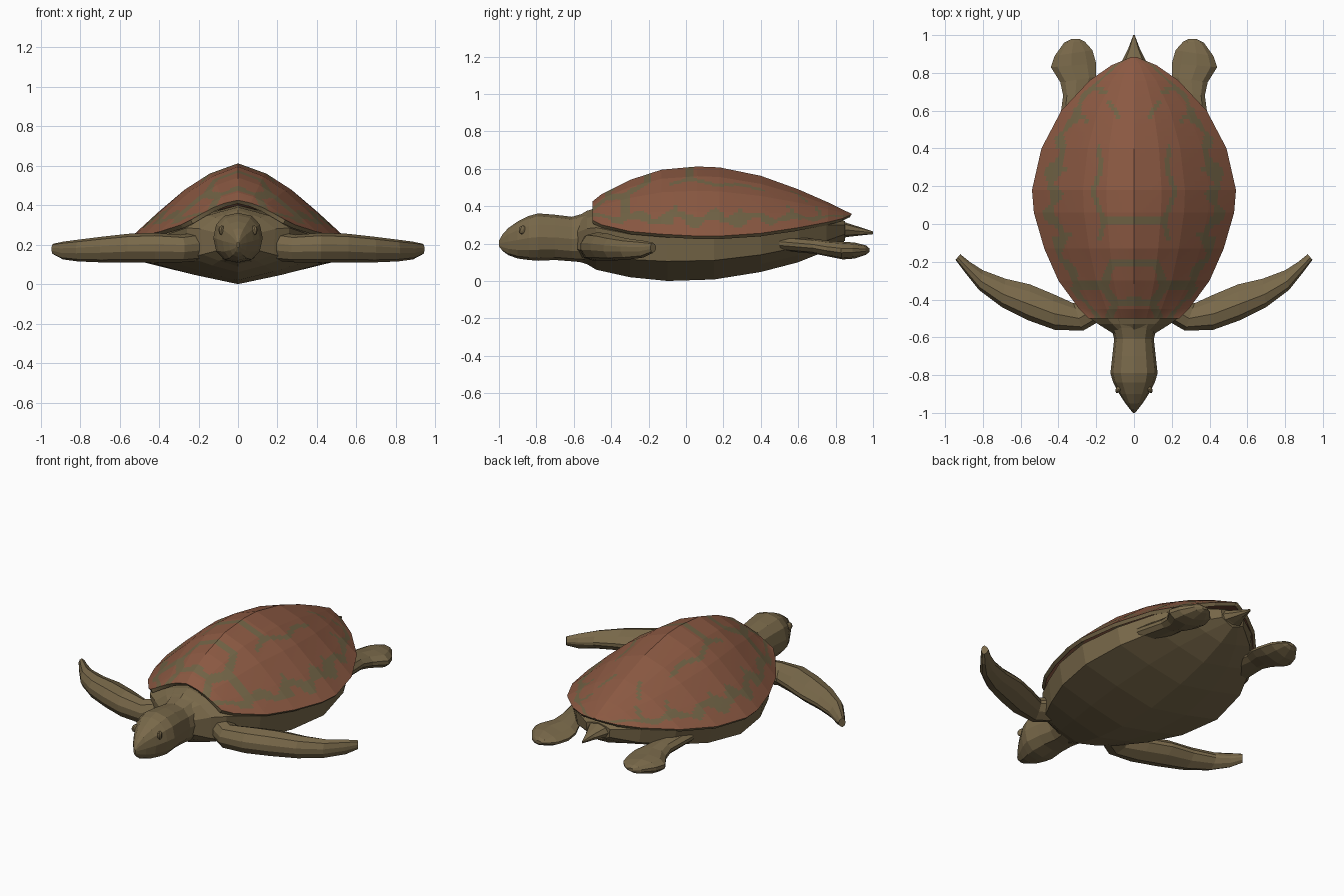
import bpy, bmesh, math
from mathutils import Vector
from mathutils.geometry import intersect_point_line

cube = bpy.data.objects.get("Cube")
if cube:
    bpy.data.objects.remove(cube, do_unlink=True)


def make_material(name, colour):
    mat = bpy.data.materials.new(name)
    mat.use_nodes = True
    mat.diffuse_color = (*colour, 1)
    for node in mat.node_tree.nodes:
        if node.type == 'BSDF_PRINCIPLED':
            node.inputs["Base Color"].default_value = (*colour, 1)
            node.inputs["Roughness"].default_value = 0.8
    return mat


skin = make_material("olive_skin", (0.19, 0.14, 0.068))
shell_red = make_material("reddish_shell", (0.26, 0.1, 0.055))
shell_line = make_material("olive_shell_line", (0.165, 0.125, 0.06))


def loft(name, rings, materials, closed=True, paint=None):
    """Skin a list of point rings; closed rings also get end caps."""
    bm = bmesh.new()
    rows = [[bm.verts.new(p) for p in ring] for ring in rings]
    count = len(rows[0])
    for a, b in zip(rows, rows[1:]):
        for i in range(count if closed else count - 1):
            j = (i + 1) % count
            bm.faces.new((a[i], a[j], b[j], b[i]))
    if closed:
        bm.faces.new(rows[0])
        bm.faces.new(rows[-1])
        bmesh.ops.recalc_face_normals(bm, faces=bm.faces)
    if paint:
        for face in bm.faces:
            face.material_index = paint(face.calc_center_median())
    mesh = bpy.data.meshes.new(name)
    bm.to_mesh(mesh)
    bm.free()
    for mat in materials:
        mesh.materials.append(mat)
    obj = bpy.data.objects.new(name, mesh)
    bpy.context.collection.objects.link(obj)
    return obj


def refine(points, steps):
    """Add evenly spaced points between neighbours, keeping flat facets."""
    out = []
    for a, b in zip(points, points[1:]):
        out += [tuple(p + (q - p) * k / steps for p, q in zip(a, b)) for k in range(steps)]
    return out + [points[-1]]


# Upper shell: y, half width, ridge height, rim height
shell_rows = [
    (-.5, .24, .425, .325), (-.45, .29, .465, .3), (-.3, .4, .54, .265), (-.13, .475, .595, .25),
    (.06, .53, .612, .24), (.18, .54, .607, .24), (.4, .49, .562, .255), (.6, .385, .49, .285),
    (.76, .235, .42, .315), (.84, .12, .38, .335), (.885, .012, .36, .355),
]
half_arch = [(0, 1), (.27, .86), (.5, .65), (.74, .35), (1, 0)]
arch = [(-u, h) for u, h in reversed(half_arch)] + half_arch[1:]

# Scute seams on one half: start x, y and end x, y
seams = [
    (0, .02, .16, .02), (.16, .02, .22, .17), (.22, .17, .17, .3), (.17, .3, .19, .4),
    (.16, .02, .18, -.08), (0, -.21, .12, -.21), (.12, -.21, .16, -.33), (.16, -.33, .1, -.42),
    (0, -.41, .1, -.42), (.16, -.33, .3, -.33), (.1, -.42, .13, -.49),
    (.08, .57, .13, .64), (.25, .55, .31, .6), (.15, .7, .22, .72),
    (.36, .3, .42, .25), (.34, -.06, .42, -.08),
]


def shell_width(y):
    for a, b in zip(shell_rows, shell_rows[1:]):
        if a[0] <= y <= b[0]:
            return a[1] + (b[1] - a[1]) * (y - a[0]) / (b[0] - a[0])
    return shell_rows[-1][1]


def paint_shell(centre):
    x, y = abs(centre.x), centre.y
    # Scalloped band near the rim
    band = .81 + .045 * math.sin(y * 30)
    if abs(x / shell_width(y) - band) < .05 + .02 * math.sin(y * 47):
        return 1
    point = Vector((x, y, 0))
    for x1, y1, x2, y2 in seams:
        start, end = Vector((x1, y1, 0)), Vector((x2, y2, 0))
        t = intersect_point_line(point, start, end)[1]
        nearest = start.lerp(end, min(1, max(0, t)))
        if (point - nearest).length < (.022 if y < -.15 else .013):
            return 1
    return 0


rings = [[(u * w, y, rim + (top - rim) * h) for u, h in refine(arch, 9)]
         for y, w, top, rim in refine(shell_rows, 9)]
shell = loft("upper_shell", rings, [shell_red, shell_line, skin], False, paint_shell)
thick = shell.modifiers.new("shell_thickness", 'SOLIDIFY')
thick.thickness = .022
thick.offset = -1
thick.material_offset_rim = 2

# Body and belly: y, half width, top, rim, crease and keel heights
body_rows = [
    (-.58, .11, .345, .26, .17, .105), (-.53, .19, .375, .28, .15, .09), (-.48, .26, .39, .285, .135, .06),
    (-.3, .365, .4, .25, .115, .02), (-.1, .455, .4, .235, .105, 0), (.15, .5, .4, .23, .11, .008),
    (.4, .455, .4, .245, .14, .048), (.6, .355, .39, .275, .18, .1), (.75, .22, .36, .3, .215, .16),
    (.85, .08, .32, .3, .25, .215),
]
rings = []
for y, w, top, rim, crease, keel in body_rows:
    side = [(w * .6, top * .6 + rim * .4), (w, rim), (w * .95, crease),
            (w * .5, keel + (crease - keel) * .46)]
    right = [(-x, y, z) for x, z in reversed(side)]
    rings.append([(0, y, top)] + [(x, y, z) for x, z in side] + [(0, y, keel)] + right)
loft("body_and_belly", rings, [skin])


def oval(y, w, top, bottom, sides=12):
    """Slightly squared oval section facing along y."""
    ring = []
    for i in range(sides):
        a = math.tau * i / sides
        c, s = math.cos(a), math.sin(a)
        ring.append((w * math.copysign(abs(c) ** .85, c), y,
                     (top + bottom) / 2 + (top - bottom) / 2 * math.copysign(abs(s) ** .9, s)))
    return ring


# Neck and head: y, half width, top, bottom
head_rows = [
    (-.48, .16, .385, .1), (-.55, .12, .36, .1), (-.61, .105, .343, .105), (-.7, .115, .354, .112),
    (-.79, .125, .361, .108), (-.84, .11, .348, .112), (-.9, .078, .318, .12), (-.95, .045, .283, .138),
    (-.98, .022, .25, .16), (-1, .006, .215, .185),
]
loft("neck_and_head", [oval(*row) for row in head_rows], [skin])

# Tail
tail_rows = [(.78, .1, .34, .21), (.86, .065, .31, .235), (.93, .03, .288, .243), (1, .004, .265, .25)]
loft("tail", [oval(*row, sides=8) for row in tail_rows], [skin])


# Flippers: outer edge x, y, inner edge x, y, top, bottom
front_rows = [
    (.14, -.49, .2, -.36, .27, .12), (.27, -.565, .32, -.42, .25, .11), (.42, -.56, .43, -.37, .26, .11),
    (.56, -.51, .55, -.32, .255, .11), (.7, -.44, .68, -.29, .24, .11), (.82, -.35, .8, -.245, .225, .115),
    (.9, -.25, .87, -.2, .215, .125), (.945, -.19, .92, -.16, .205, .15),
]
rear_rows = [
    (.4, .5, .22, .55, .24, .16), (.375, .68, .23, .7, .225, .145), (.39, .75, .2, .78, .215, .13),
    (.44, .83, .2, .85, .21, .115), (.42, .89, .22, .92, .205, .12), (.37, .96, .26, .965, .19, .14),
    (.33, .98, .29, .98, .175, .155),
]
foil = [(0, .25), (.14, .8), (.45, 1), (.8, .65), (1, .15)]


def flipper(name, rows, side):
    rings = []
    for x1, y1, x2, y2, top, bottom in rows:
        mid, half = (top + bottom) / 2, (top - bottom) / 2
        outline = [(t, h) for t, h in foil] + [(t, -h) for t, h in reversed(foil)]
        rings.append([(side * (x1 + (x2 - x1) * t), y1 + (y2 - y1) * t, mid + half * h)
                      for t, h in outline])
    loft(name, rings, [skin])


for label, side in (("left", 1), ("right", -1)):
    flipper(label + "_front_flipper", front_rows, side)
    flipper(label + "_rear_flipper", rear_rows, side)
    # Eye
    bpy.ops.mesh.primitive_uv_sphere_add(segments=10, ring_count=6, radius=1,
                                         location=(side * .081, -.872, .272))
    eye = bpy.context.object
    eye.name = label + "_eye"
    eye.scale = (.014, .026, .024)
    eye.rotation_euler = (-.4, 0, side * .55)
    eye.data.materials.append(skin)
